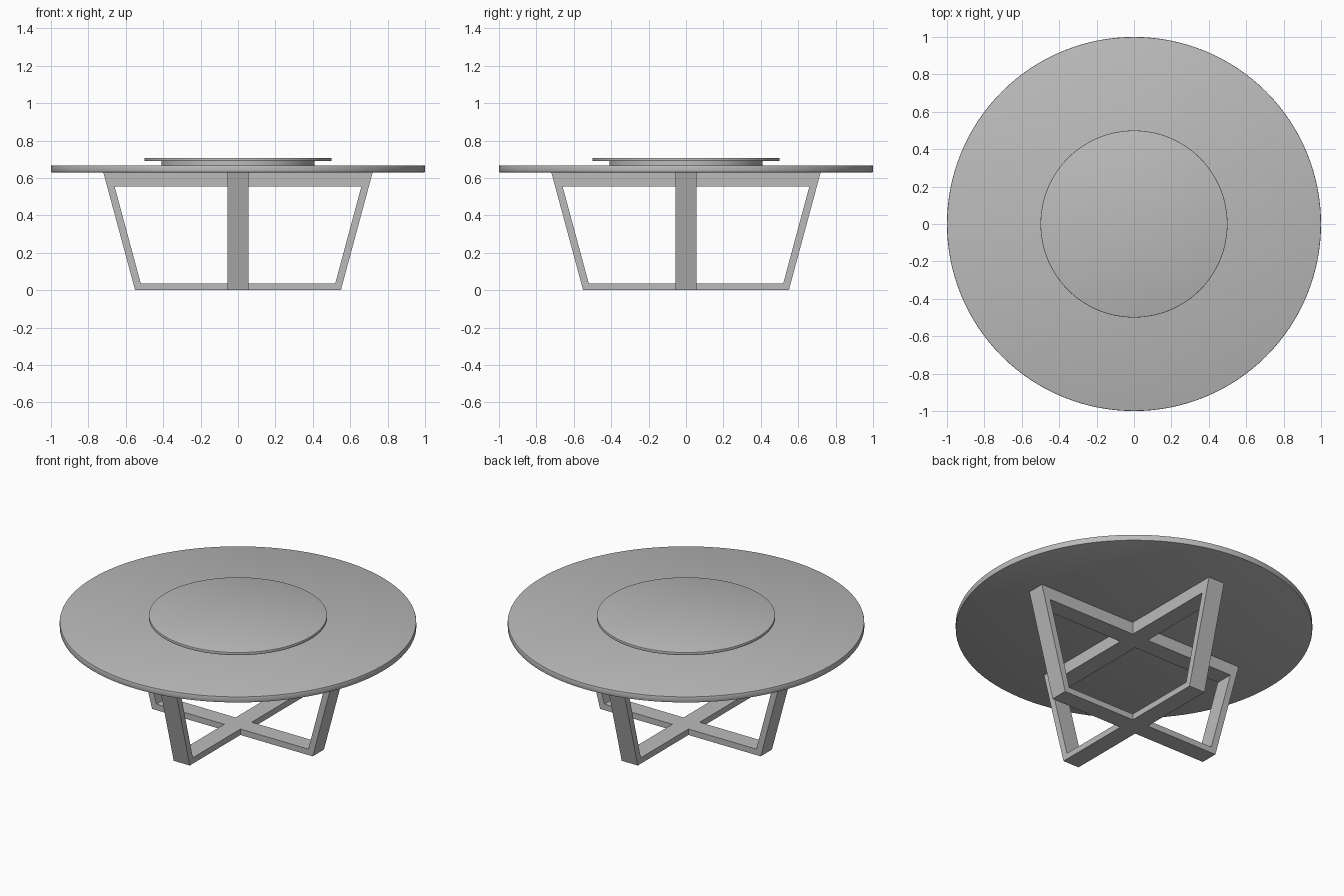
import bpy, bmesh, math
from mathutils import Matrix

cube = bpy.data.objects.get("Cube")
if cube:
    bpy.data.objects.remove(cube, do_unlink=True)

# Material
GREY = (0.5, 0.5, 0.5, 1)
grey = bpy.data.materials.new("plain grey")
grey.use_nodes = True
grey.diffuse_color = GREY
grey.node_tree.nodes["Principled BSDF"].inputs["Base Color"].default_value = GREY

BEAM_WIDTH = 0.11
FRAME_TOP = 0.63


def add_object(name, bm):
    bmesh.ops.recalc_face_normals(bm, faces=bm.faces)
    mesh = bpy.data.meshes.new(name)
    bm.to_mesh(mesh)
    bm.free()
    mesh.materials.append(grey)
    obj = bpy.data.objects.new(name, mesh)
    bpy.context.collection.objects.link(obj)
    return obj


def disc(name, radius, bottom, top, chamfer=0.0):
    """Round slab with smooth sides and an optional softened rim."""
    bm = bmesh.new()
    bmesh.ops.create_cone(bm, cap_ends=True, segments=128, radius1=radius,
                          radius2=radius, depth=top - bottom,
                          matrix=Matrix.Translation((0, 0, (top + bottom) / 2)))
    if chamfer:
        rim = [e for e in bm.edges if abs(e.verts[0].co.z - e.verts[1].co.z) < 1e-5]
        bmesh.ops.bevel(bm, geom=rim, offset=chamfer, segments=2,
                        profile=0.5, affect='EDGES')
    obj = add_object(name, bm)
    bpy.ops.object.select_all(action='DESELECT')
    obj.select_set(True)
    bpy.context.view_layer.objects.active = obj
    bpy.ops.object.shade_smooth_by_angle(angle=math.radians(30))


def timber(name, profile, angle):
    """Extrude an x-z profile to the beam width and turn it about z."""
    bm = bmesh.new()
    face = bm.faces.new([bm.verts.new((x, -BEAM_WIDTH / 2, z)) for x, z in profile])
    extruded = bmesh.ops.extrude_face_region(bm, geom=[face])["geom"]
    bmesh.ops.translate(bm, vec=(0, BEAM_WIDTH, 0),
                        verts=[g for g in extruded if isinstance(g, bmesh.types.BMVert)])
    bmesh.ops.rotate(bm, verts=bm.verts, matrix=Matrix.Rotation(angle, 3, 'Z'))
    add_object(name, bm)


def inner_x(z):
    """Inner face of the leaning leg at a height."""
    return 0.51 + 0.17 * z / FRAME_TOP


# Table top and turntable
disc("table_top", 1.0, FRAME_TOP, 0.667, 0.004)
disc("turntable_base", 0.41, 0.667, 0.69)
disc("turntable_top", 0.5, 0.69, 0.708, 0.003)

# Leaning legs
for i, side in enumerate(("left", "back", "right", "front")):
    leg = [(0.55, 0), (0.72, FRAME_TOP), (0.68, FRAME_TOP), (0.51, 0)]
    timber(side + "_leg", leg, i * math.pi / 2)

# Crossing floor and top rails: one through rail, two rails butted against it
for level, low, high in (("floor", 0, 0.037), ("top", 0.555, FRAME_TOP)):
    a, b, half = inner_x(low), inner_x(high), BEAM_WIDTH / 2
    timber(level + "_through_rail", [(-a, low), (a, low), (b, high), (-b, high)], 0)
    for side, turn in (("back", 1), ("front", -1)):
        timber(f"{side}_{level}_rail",
               [(half, low), (a, low), (b, high), (half, high)], turn * math.pi / 2)
